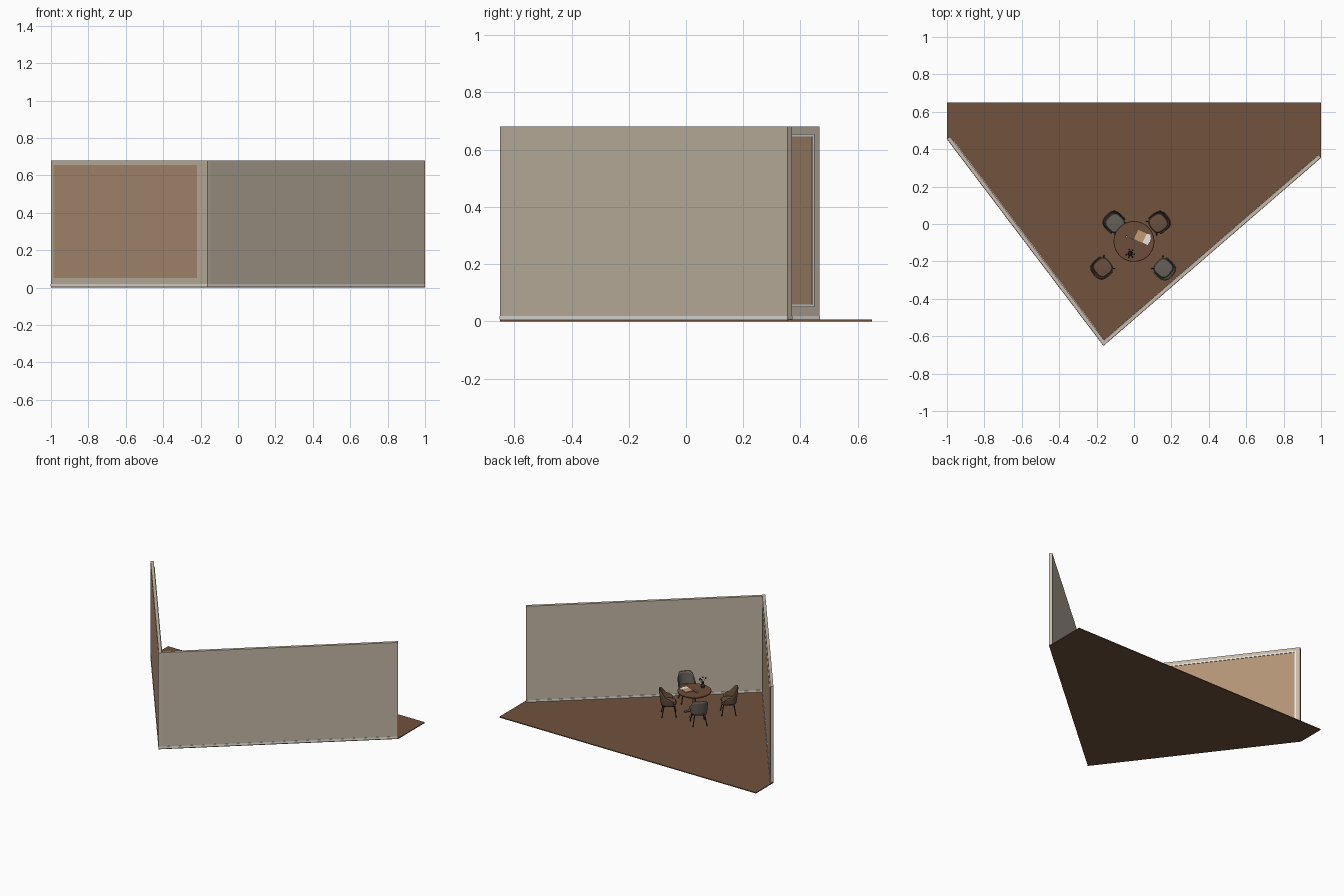
import bpy, bmesh, math, random
from mathutils import Vector, Matrix

if "Cube" in bpy.data.objects:
    bpy.data.objects.remove(bpy.data.objects["Cube"])

random.seed(4)
FLOOR = 0.006
TOP = 0.175


def mat(name, *rgb):
    m = bpy.data.materials.new(name)
    m.diffuse_color = (*rgb, 1)
    m.use_nodes = True
    m.node_tree.nodes["Principled BSDF"].inputs["Base Color"].default_value = m.diffuse_color
    return m


WALL = mat("warm_plaster", 0.57, 0.49, 0.39)
WOOD_FLOOR = mat("brown_floor", 0.165, 0.084, 0.047)
TAN = mat("tan_panel", 0.445, 0.29, 0.18)
WHITE = mat("white_trim", 0.80, 0.80, 0.76)
WALNUT = mat("walnut", 0.155, 0.075, 0.042)
GREY = mat("grey_fabric", 0.13, 0.115, 0.095)
BROWN = mat("brown_leather", 0.14, 0.078, 0.048)
DARK = mat("dark_metal", 0.03, 0.026, 0.023)
BOOK = mat("book_cover", 0.55, 0.32, 0.17)


def make(name, bm, m, smooth=False, M=None):
    bmesh.ops.recalc_face_normals(bm, faces=bm.faces)
    me = bpy.data.meshes.new(name)
    bm.to_mesh(me)
    bm.free()
    me.materials.append(m)
    ob = bpy.data.objects.new(name, me)
    bpy.context.collection.objects.link(ob)
    if M is not None:
        ob.matrix_world = M
    if smooth:
        bpy.ops.object.select_all(action='DESELECT')
        ob.select_set(True)
        bpy.context.view_layer.objects.active = ob
        bpy.ops.object.shade_smooth_by_angle(angle=math.radians(40))
    return ob


def box(name, lo, hi, m, M=None):
    bm = bmesh.new()
    bmesh.ops.create_cube(bm, size=1)
    for v in bm.verts:
        v.co = [(l + h) / 2 + c * (h - l) for l, h, c in zip(lo, hi, v.co)]
    return make(name, bm, m, M=M)


def rod(name, a, b, r1, r2, m, n=10, M=None):
    a, b = Vector(a), Vector(b)
    bm = bmesh.new()
    bmesh.ops.create_cone(bm, cap_ends=True, segments=n, radius1=r1, radius2=r2, depth=(b - a).length)
    q = (b - a).to_track_quat('Z', 'Y').to_matrix().to_4x4()
    bm.transform(Matrix.Translation((a + b) / 2) @ q)
    return make(name, bm, m, True, M)


def lathe(name, profile, m, loc, n=32):
    bm = bmesh.new()
    vs = [bm.verts.new((r, 0, z)) for r, z in profile]
    es = [bm.edges.new(p) for p in zip(vs, vs[1:])]
    bmesh.ops.spin(bm, geom=vs + es, axis=(0, 0, 1), cent=(0, 0, 0), angle=2 * math.pi, steps=n)
    bmesh.ops.remove_doubles(bm, verts=bm.verts, dist=1e-5)
    return make(name, bm, m, True, Matrix.Translation(loc))


# floor slab
C, L, R = Vector((-0.163, -0.65, 0)), Vector((-1, 0.455, 0)), Vector((1, 0.355, 0))
bm = bmesh.new()
f = bm.faces.new([bm.verts.new(p) for p in (C, R, (1, 0.65, 0), (-1, 0.65, 0), L)])
ext = bmesh.ops.extrude_face_region(bm, geom=[f])
bmesh.ops.translate(bm, vec=(0, 0, FLOOR), verts=[g for g in ext['geom'] if isinstance(g, bmesh.types.BMVert)])
make("floor", bm, WOOD_FLOOR)


# walls, each with local x along the wall and local y towards the room
def wall_frame(end, flip):
    u = (end - C).normalized()
    n = Vector((u.y, -u.x, 0)) if flip else Vector((-u.y, u.x, 0))
    M = Matrix.Identity(4)
    for i in range(3):
        M[i][0], M[i][1], M[i][3] = u[i], n[i], C[i]
    return M, (end - C).length


for side, end, flip in (("left", L, True), ("right", R, False)):
    M, length = wall_frame(end, flip)
    box(side + "_wall", (0, 0, FLOOR), (length, 0.02, 0.68), WALL, M)
    box(side + "_outer_skirting", (0, -0.0015, FLOOR), (length, 0, 0.019), WHITE, M)
    box(side + "_inner_skirting", (0.02, 0.02, FLOOR), (length, 0.0225, 0.019), WHITE, M)

# large tan panel in the left wall with a white trim on the room side
M, length = wall_frame(L, True)
u0, u1, z0, z1 = 0.093, 1.36, 0.05, 0.655
box("tan_panel", (u0, -0.0015, z0), (u1, 0.0215, z1), TAN, M)
t = 0.009
for name, lo, hi in (("bottom", (u0, z0), (u1, z0 + t)), ("top", (u0, z1 - t), (u1, z1)),
                     ("near", (u0, z0), (u0 + t, z1)), ("far", (u1 - t, z0), (u1, z1))):
    box("panel_trim_" + name, (lo[0], 0.02, lo[1]), (hi[0], 0.025, hi[1]), WHITE, M)

# round pedestal table
T = Vector((0, -0.093, 0))
lathe("table_top", [(0, TOP - 0.012), (0.1, TOP - 0.012), (0.108, TOP - 0.007),
                    (0.109, TOP - 0.002), (0.107, TOP), (0, TOP)], WALNUT, T, 48)
lathe("table_column", [(0, 0.03), (0.014, 0.03), (0.012, 0.06), (0.012, 0.13), (0.03, TOP - 0.012)], WALNUT, T, 20)
for k in range(4):
    rot = Matrix.Translation(T) @ Matrix.Rotation(k * math.pi / 2 + 0.2, 4, 'Z')
    rod("table_foot", (0.004, 0, 0.045), (0.068, 0, FLOOR + 0.005), 0.010, 0.006, WALNUT, M=rot)


# chairs: local +y is the back
def squircle(a, r, p=3.2):
    c, s = math.cos(a), math.sin(a)
    k = r / (abs(c) ** p + abs(s) ** p) ** (1 / p)
    return c * k, s * k


def chair(x, y, fabric):
    d = Vector((x, y, 0)) - T
    M = Matrix.Translation((x, y, 0)) @ Matrix.Rotation(math.atan2(d.y, d.x) - math.pi / 2, 4, 'Z')
    # cushion from stacked rounded-square rings
    bm = bmesh.new()
    rings = []
    for r, z in ((0.040, 0.082), (0.047, 0.087), (0.048, 0.099), (0.043, 0.106), (0.030, 0.108)):
        rings.append([bm.verts.new((*squircle(2 * math.pi * i / 32, r), z)) for i in range(32)])
    for a, b in zip(rings, rings[1:]):
        for i in range(32):
            bm.faces.new((a[i], a[i - 1], b[i - 1], b[i]))
    bm.faces.new(rings[0])
    bm.faces.new(rings[-1])
    make("chair_seat", bm, fabric, True, M)
    # wrap-around back that drops into low arms
    bm = bmesh.new()
    n, rows = 28, 6
    grid = []
    for i in range(n + 1):
        s = 2 * i / n - 1
        a = math.pi / 2 + s * math.radians(118)
        k = min(1, max(0, (abs(s) - 0.28) / 0.45))
        top = 0.188 - 0.052 * k * k * (3 - 2 * k) - 0.02 * max(0, abs(s) - 0.8) / 0.2
        col = []
        for j in range(rows + 1):
            w = j / rows
            px, py = squircle(a, 0.048 + 0.006 * math.sin(w * 1.5), 2.8)
            col.append(bm.verts.new((px, py + 0.007 * w * max(0, math.sin(a)), 0.086 + (top - 0.086) * w)))
        grid.append(col)
    for a, b in zip(grid, grid[1:]):
        for j in range(rows):
            bm.faces.new((a[j], b[j], b[j + 1], a[j + 1]))
    ob = make("chair_back", bm, fabric, True, M)
    so = ob.modifiers.new("thickness", 'SOLIDIFY')
    so.thickness, so.offset = 0.006, 0
    # splayed legs and under-seat frame
    for sx in (-1, 1):
        for sy in (-1, 1):
            rod("chair_leg", (sx * 0.046, sy * 0.046, FLOOR), (sx * 0.032, sy * 0.032, 0.085), 0.0025, 0.0042, DARK, M=M)
        rod("chair_rail", (sx * 0.034, -0.034, 0.08), (sx * 0.034, 0.034, 0.08), 0.003, 0.003, DARK, M=M)


chair(-0.102, 0.005, GREY)
chair(0.13, 0.005, BROWN)
chair(-0.167, -0.232, BROWN)
chair(0.158, -0.236, GREY)


# things on the table
def sheet(name, x, y, w, h, z, thick, ang, m):
    M = Matrix.Translation((x, y, TOP + z)) @ Matrix.Rotation(math.radians(ang), 4, 'Z')
    box(name, (-w / 2, -h / 2, 0), (w / 2, h / 2, thick), m, M)


sheet("book", 0.034, -0.066, 0.05, 0.055, 0, 0.005, -25, BOOK)
sheet("paper_lower", 0.062, -0.085, 0.045, 0.04, 0.0002, 0.0012, -25, WHITE)
sheet("paper_upper", 0.070, -0.074, 0.035, 0.04, 0.0014, 0.0012, -5, WHITE)
sheet("pen", -0.01, -0.08, 0.03, 0.003, 0, 0.003, -30, DARK)
lathe("cup", [(0, 0), (0.005, 0), (0.007, 0.012), (0.006, 0.012), (0.004, 0.003), (0, 0.003)],
      WHITE, (-0.04, -0.068, TOP), 16)
V = Vector((-0.02, -0.158, TOP))
lathe("vase", [(0, 0), (0.009, 0), (0.013, 0.01), (0.011, 0.022), (0.006, 0.032), (0.008, 0.038)], DARK, V, 20)
for k in range(6):
    a = k * math.pi / 3 + random.uniform(-0.3, 0.3)
    tip = V + Vector((0.022 * math.cos(a), 0.022 * math.sin(a), random.uniform(0.055, 0.08)))
    rod("twig", V + Vector((0, 0, 0.03)), tip, 0.0012, 0.0008, DARK, 6)
    bm = bmesh.new()
    bmesh.ops.create_icosphere(bm, subdivisions=2, radius=0.005)
    make("bud", bm, DARK, True, Matrix.Translation(tip))
